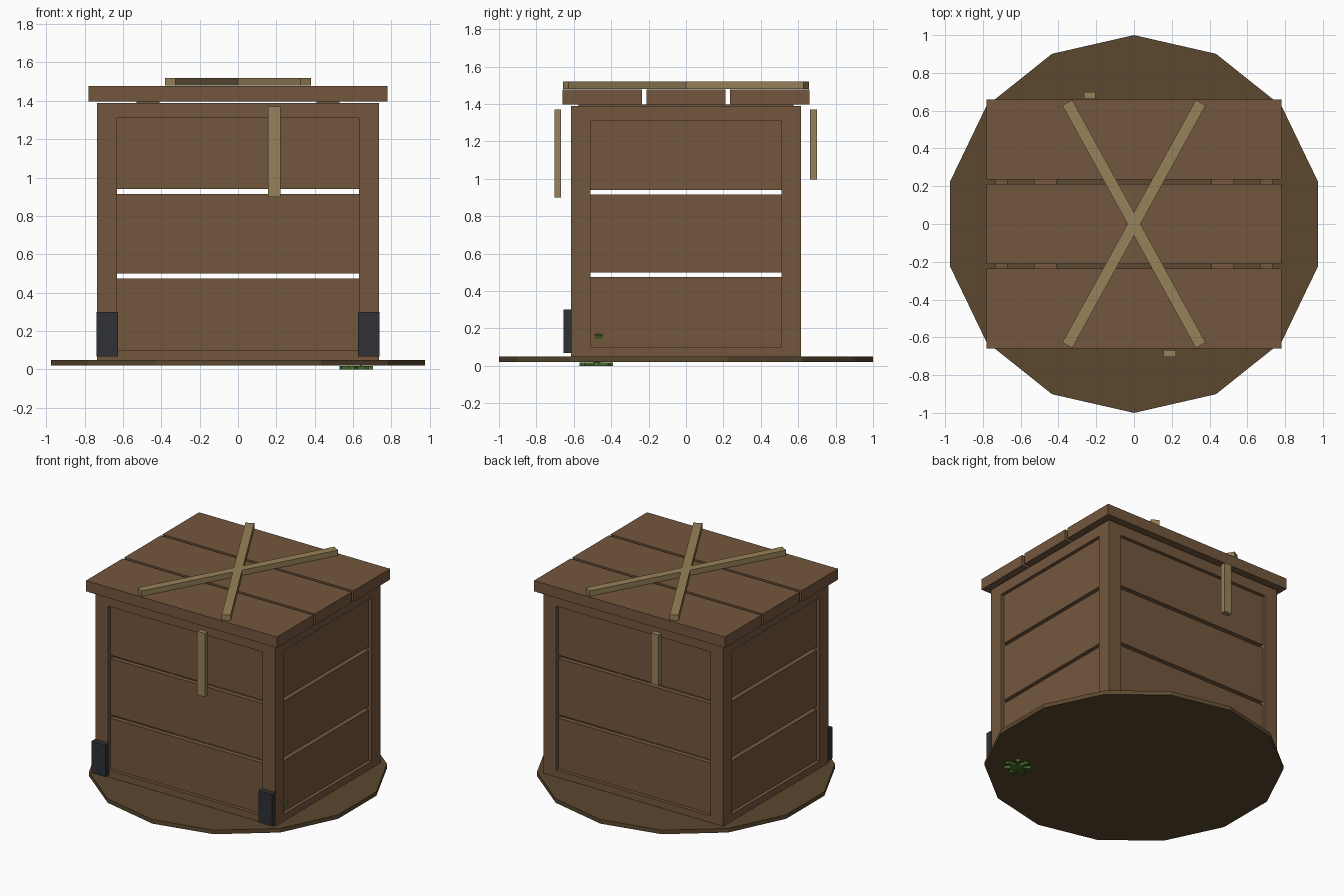
import bpy, bmesh
from math import sin, cos, pi, atan2, radians
from mathutils import Matrix

if "Cube" in bpy.data.objects:
    bpy.data.objects.remove(bpy.data.objects["Cube"])


def material(name, r, g, b):
    m = bpy.data.materials.new(name)
    m.diffuse_color = (r, g, b, 1)
    m.use_nodes = True
    m.node_tree.nodes["Principled BSDF"].inputs["Base Color"].default_value = m.diffuse_color
    return m


WOOD = material("wood", 0.174, 0.095, 0.048)
EARTH = material("earth", 0.105, 0.064, 0.028)
ROPE = material("rope", 0.31, 0.225, 0.10)
IRON = material("iron", 0.028, 0.031, 0.035)
GRASS = material("grass", 0.07, 0.18, 0.025)


def finish(name, bm, mat):
    me = bpy.data.meshes.new(name)
    bmesh.ops.recalc_face_normals(bm, faces=bm.faces[:])
    bm.to_mesh(me)
    bm.free()
    me.materials.append(mat)
    ob = bpy.data.objects.new(name, me)
    bpy.context.collection.objects.link(ob)
    return ob


def box(name, x, y, z, mat):
    """Box from (min, max) ranges."""
    bm = bmesh.new()
    size = Matrix.Diagonal((x[1] - x[0], y[1] - y[0], z[1] - z[0], 1))
    mid = Matrix.Translation((sum(x) / 2, sum(y) / 2, sum(z) / 2))
    bmesh.ops.create_cube(bm, size=1, matrix=mid @ size)
    return finish(name, bm, mat)


def span(s, a, b):
    return tuple(sorted((s * a, s * b)))


# ground disc, 14 sides with a corner on the y axis
bm = bmesh.new()
ring = [bm.verts.new((sin(i * pi / 7), cos(i * pi / 7), 0.02)) for i in range(14)]
face = bm.faces.new(ring)
top = bmesh.ops.extrude_face_region(bm, geom=[face])["geom"]
bmesh.ops.translate(bm, vec=(0, 0, 0.03), verts=[v for v in top if isinstance(v, bmesh.types.BMVert)])
finish("ground_disc", bm, EARTH)

# corner posts
for sx in (-1, 1):
    for sy in (-1, 1):
        box("corner_post", span(sx, 0.63, 0.735), span(sy, 0.51, 0.615), (0.025, 1.39), WOOD)

# rails and recessed planks on all four walls
for s, side in ((-1, "near"), (1, "far")):
    for z in ((0.025, 0.10), (1.31, 1.39)):
        box(side + "_long_rail", (-0.63, 0.63), span(s, 0.55, 0.615), z, WOOD)
        box(side + "_short_rail", span(s, 0.67, 0.735), (-0.51, 0.51), z, WOOD)
    for z in ((0.06, 0.475), (0.50, 0.915), (0.94, 1.355)):
        box(side + "_long_plank", (-0.64, 0.64), span(s, 0.555, 0.59), z, WOOD)
        box(side + "_short_plank", span(s, 0.675, 0.71), (-0.52, 0.52), z, WOOD)

# lid planks and the battens under them
for y in ((-0.66, -0.235), (-0.2125, 0.2125), (0.235, 0.66)):
    box("lid_plank", (-0.78, 0.78), y, (1.397, 1.477), WOOD)
for s in (-1, 1):
    box("lid_batten", span(s, 0.41, 0.53), (-0.575, 0.575), (1.35, 1.397), WOOD)

# crossed ropes on the lid
for s in (-1, 1):
    ob = box("lid_rope", (-0.733, 0.733), (-0.03, 0.03), (1.48, 1.52), ROPE)
    ob.rotation_euler.z = s * atan2(0.642, 0.353)

# hanging rope ends
box("front_rope_end", (0.157, 0.222), (-0.703, -0.667), (0.90, 1.37), ROPE)
box("back_rope_end", (-0.265, -0.205), (0.662, 0.70), (0.995, 1.37), ROPE)

# iron brackets on the front feet
for s in (-1, 1):
    box("iron_bracket", span(s, 0.625, 0.738), (-0.655, -0.61), (0.067, 0.30), IRON)

# grass tuft: flat spread blades and one upright blade at the side wall
for i in range(7):
    ob = box("grass_blade", (0, 0.09), (-0.013, 0.013), (0, 0.018), GRASS)
    ob.location = (0.615, -0.48, 0)
    ob.rotation_euler.z = i * 2 * pi / 7
ob = box("upright_blade", (-0.007, 0.007), (-0.019, 0.019), (0, 0.165), GRASS)
ob.location = (0.64, -0.475, 0.02)
ob.rotation_euler = (radians(-3), radians(27), 0)
